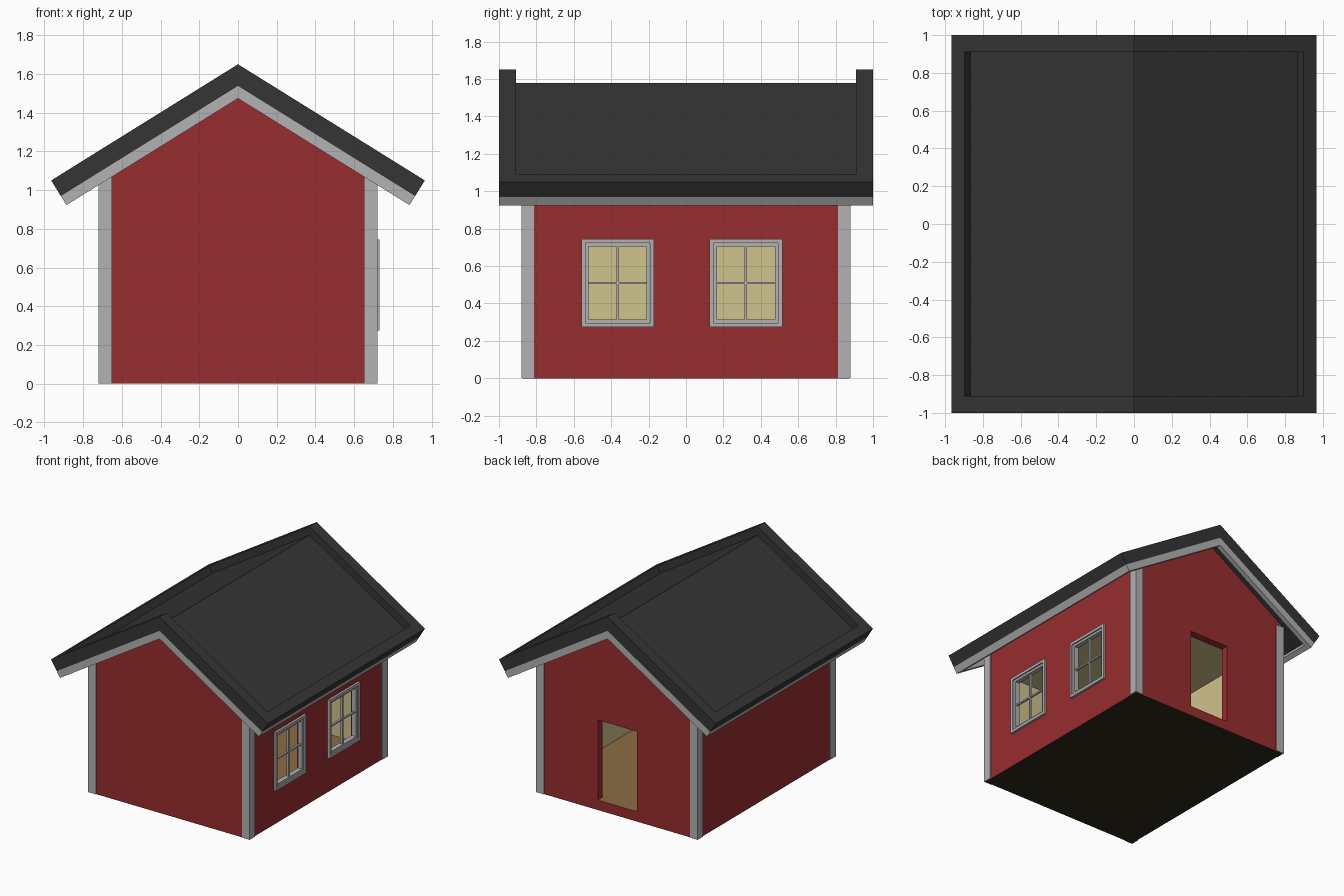
import bpy, bmesh, math
from mathutils import Vector

if "Cube" in bpy.data.objects:
    bpy.data.objects.remove(bpy.data.objects["Cube"])


def lin(v):
    v /= 255
    return v / 12.92 if v <= 0.04045 else ((v + 0.055) / 1.055) ** 2.4


def material(name, r, g, b):
    m = bpy.data.materials.new(name)
    m.diffuse_color = (lin(r), lin(g), lin(b), 1)
    m.use_nodes = True
    m.node_tree.nodes["Principled BSDF"].inputs["Base Color"].default_value = m.diffuse_color
    return m


RED = material("barn red", 152, 45, 46)
TRIM = material("pale grey trim", 178, 178, 178)
ROOF = material("charcoal roof", 53, 53, 53)
CREAM = material("cream plaster", 208, 195, 140)
WOOD = material("brown floor", 138, 109, 66)
BASE = material("dark underside", 44, 39, 25)


def finish(name, bm, *mats):
    bmesh.ops.recalc_face_normals(bm, faces=bm.faces)
    me = bpy.data.meshes.new(name)
    bm.to_mesh(me)
    bm.free()
    for m in mats:
        me.materials.append(m)
    ob = bpy.data.objects.new(name, me)
    bpy.context.collection.objects.link(ob)
    return ob


def prism(bm, pts, y0, y1):
    """Extrude an (x, z) outline from y0 to y1."""
    f = bm.faces.new([bm.verts.new((x, y0, z)) for x, z in pts])
    ext = bmesh.ops.extrude_face_region(bm, geom=[f])
    bmesh.ops.translate(bm, vec=(0, y1 - y0, 0),
                        verts=[v for v in ext["geom"] if isinstance(v, bmesh.types.BMVert)])


def box(bm, x0, x1, y0, y1, z0, z1):
    prism(bm, [(x0, z0), (x1, z0), (x1, z1), (x0, z1)], y0, y1)


def ring(bm, x0, x1, yc, zc, hy, hz, w):
    """Rectangular frame in the y-z plane."""
    for s in (-1, 1):
        a, b = sorted((s * hy, s * (hy - w)))
        box(bm, x0, x1, yc + a, yc + b, zc - hz, zc + hz)
        a, b = sorted((s * hz, s * (hz - w)))
        box(bm, x0, x1, yc - hy + w, yc + hy - w, zc + a, zc + b)


# Roof coordinates: u runs down the slope, d is depth below the top surface
TOP, EX, EZ = 1.65, 0.965, 1.05
L = math.hypot(EX, TOP - EZ)
C, S = EX / L, (TOP - EZ) / L


def slope(u, d, s=1):
    return (s * (u * C - d * S), TOP - u * S - d * C)


def chevron(bm, d0, d1, y0, y1):
    prism(bm, [slope(L, d0, -1), (0, TOP - d0 / C), slope(L, d0),
               slope(L, d1), (0, TOP - d1 / C), slope(L, d1, -1)], y0, y1)


def eave(bm, w, d0, d1, y):
    for s in (-1, 1):
        prism(bm, [slope(L - w, d0, s), slope(L, d0, s),
                   slope(L, d1, s), slope(L - w, d1, s)], -y, y)


# Roof: sunken panel with a raised border
RIM, SUNK, DARK, DEEP = 0.09, 0.06, 0.095, 0.15
bm = bmesh.new()
chevron(bm, SUNK, DARK, -1 + RIM, 1 - RIM)
chevron(bm, 0, DARK, -1, -1 + RIM)
chevron(bm, 0, DARK, 1 - RIM, 1)
eave(bm, 0.08, 0, DARK, 1 - RIM)
finish("roof", bm, ROOF)

# Pale boards hanging under the roof border
bm = bmesh.new()
chevron(bm, DARK, DEEP, -1, -0.96)
chevron(bm, DARK, DEEP, 0.96, 1)
eave(bm, 0.04, DARK, DEEP, 0.96)
finish("roof_fascia", bm, TRIM)

# House body, hollowed out by room, door and window cutters
WX, WY, RX, RY, FLOOR, CEIL = 0.712, 0.872, 0.66, 0.81, 0.08, 0.94
WINDOWS, WZ, HY, HZ = (-0.365, 0.32), 0.51, 0.195, 0.235


def soffit(x):
    return TOP - (DARK - 0.005) / C - x * S / C


bm = bmesh.new()
prism(bm, [(-WX, 0), (WX, 0), (WX, soffit(WX)), (0, soffit(0)), (-WX, soffit(WX))], -WY, WY)
body = finish("house_walls", bm, RED, CREAM, WOOD, BASE)

cuts = [("room_cutter", (-RX, RX, -RY, RY, FLOOR, CEIL)),
        ("door_cutter", (-0.175, 0.175, RY - 0.1, WY + 0.1, FLOOR, 0.725))]
for yc in WINDOWS:
    cuts.append(("window_cutter", (RX - 0.1, WX + 0.1, yc - HY + 0.02, yc + HY - 0.02,
                                   WZ - HZ + 0.02, WZ + HZ - 0.02)))
cutters = []
for name, dims in cuts:
    bm = bmesh.new()
    box(bm, *dims)
    c = finish(name, bm)
    c.hide_render = True
    cutters.append(c)
    mod = body.modifiers.new(name, "BOOLEAN")
    mod.operation, mod.solver, mod.object = "DIFFERENCE", "EXACT", c
bpy.context.view_layer.update()
dg = bpy.context.evaluated_depsgraph_get()
me = bpy.data.meshes.new_from_object(body.evaluated_get(dg))
body.modifiers.clear()
body.data = me
me.materials.clear()
for m in (RED, CREAM, WOOD, BASE):
    me.materials.append(m)
for c in cutters:
    bpy.data.objects.remove(c)

# Colour by position: room faces cream, floor brown, underside dark
for p in me.polygons:
    c = p.center
    on = lambda v, t: abs(abs(v) - t) < 1e-3
    p.material_index = 0
    if on(c.z, 0):
        p.material_index = 3
    elif on(c.z, FLOOR) and p.normal.z > 0.9:
        p.material_index = 2
    elif (on(c.x, RX) and abs(p.normal.x) > 0.9) or (on(c.y, RY) and abs(p.normal.y) > 0.9) \
            or on(c.z, CEIL) and p.normal.z < -0.9:
        p.material_index = 1

# Corner posts
bm = bmesh.new()
for sx in (-1, 1):
    for sy in (-1, 1):
        x0, x1 = sorted((sx * 0.65, sx * 0.72))
        y0, y1 = sorted((sy * 0.812, sy * 0.88))
        box(bm, x0, x1, y0, y1, 0.002, 1.085)
finish("corner_posts", bm, TRIM)

# Windows: casing, recessed sash and glazing bars
for i, yc in enumerate(WINDOWS):
    bm = bmesh.new()
    ring(bm, 0.68, 0.73, yc, WZ, HY, HZ, 0.022)
    ring(bm, 0.68, 0.718, yc, WZ, HY - 0.022, HZ - 0.022, 0.018)
    box(bm, 0.69, 0.71, yc - 0.006, yc + 0.006, WZ - HZ + 0.04, WZ + HZ - 0.04)
    box(bm, 0.692, 0.708, yc - HY + 0.04, yc + HY - 0.04, WZ - 0.006, WZ + 0.006)
    finish(f"window_{i + 1}", bm, TRIM)
